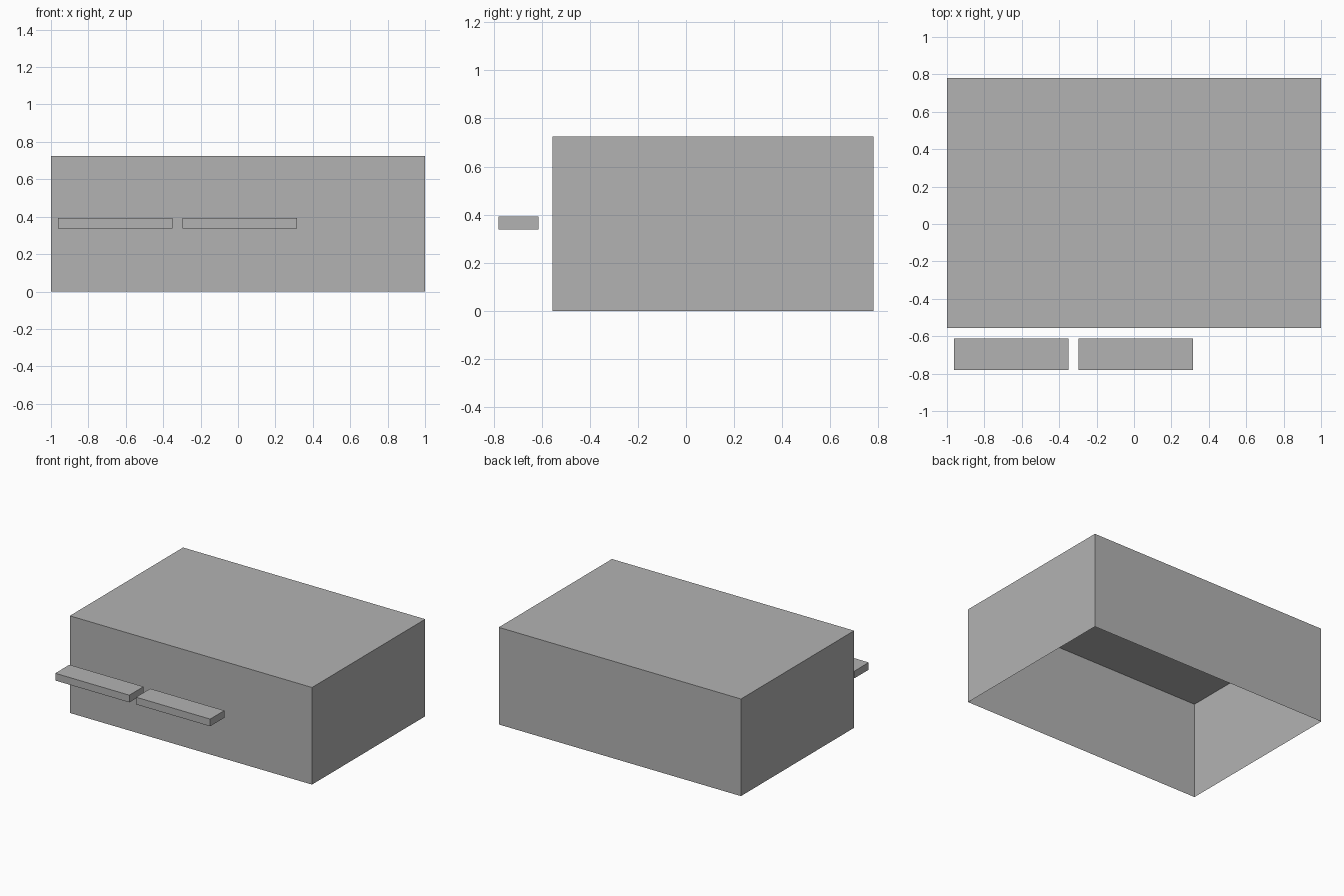
import bpy
import bmesh
from mathutils import Matrix, Vector

cube = bpy.data.objects.get("Cube")
if cube:
    bpy.data.objects.remove(cube, do_unlink=True)

grey = bpy.data.materials.new("plain grey")
grey.use_nodes = True
COLOR = (0.45, 0.45, 0.45, 1)
grey.diffuse_color = COLOR
grey.node_tree.nodes["Principled BSDF"].inputs["Base Color"].default_value = COLOR


def box(name, low, high, open_bottom=False):
    """Box between two corners, optionally without its underside."""
    low, high = Vector(low), Vector(high)
    bm = bmesh.new()
    bmesh.ops.create_cube(bm, size=1, matrix=Matrix.LocRotScale(
        (low + high) / 2, None, high - low))
    bm.normal_update()
    if open_bottom:
        under = [f for f in bm.faces if f.normal.z < -0.5]
        bmesh.ops.delete(bm, geom=under, context='FACES_ONLY')
    mesh = bpy.data.meshes.new(name)
    bm.to_mesh(mesh)
    bm.free()
    mesh.materials.append(grey)
    obj = bpy.data.objects.new(name, mesh)
    bpy.context.collection.objects.link(obj)
    return obj


# Thin-walled main shell, open underneath
box("main_shell", (-1, -0.555, 0), (1, 0.78, 0.725), open_bottom=True)

# Two slabs floating in front of the shell
for name, x in (("right_slab", -0.963), ("left_slab", -0.296)):
    box(name, (x, -0.78, 0.338), (x + 0.612, -0.613, 0.392))
